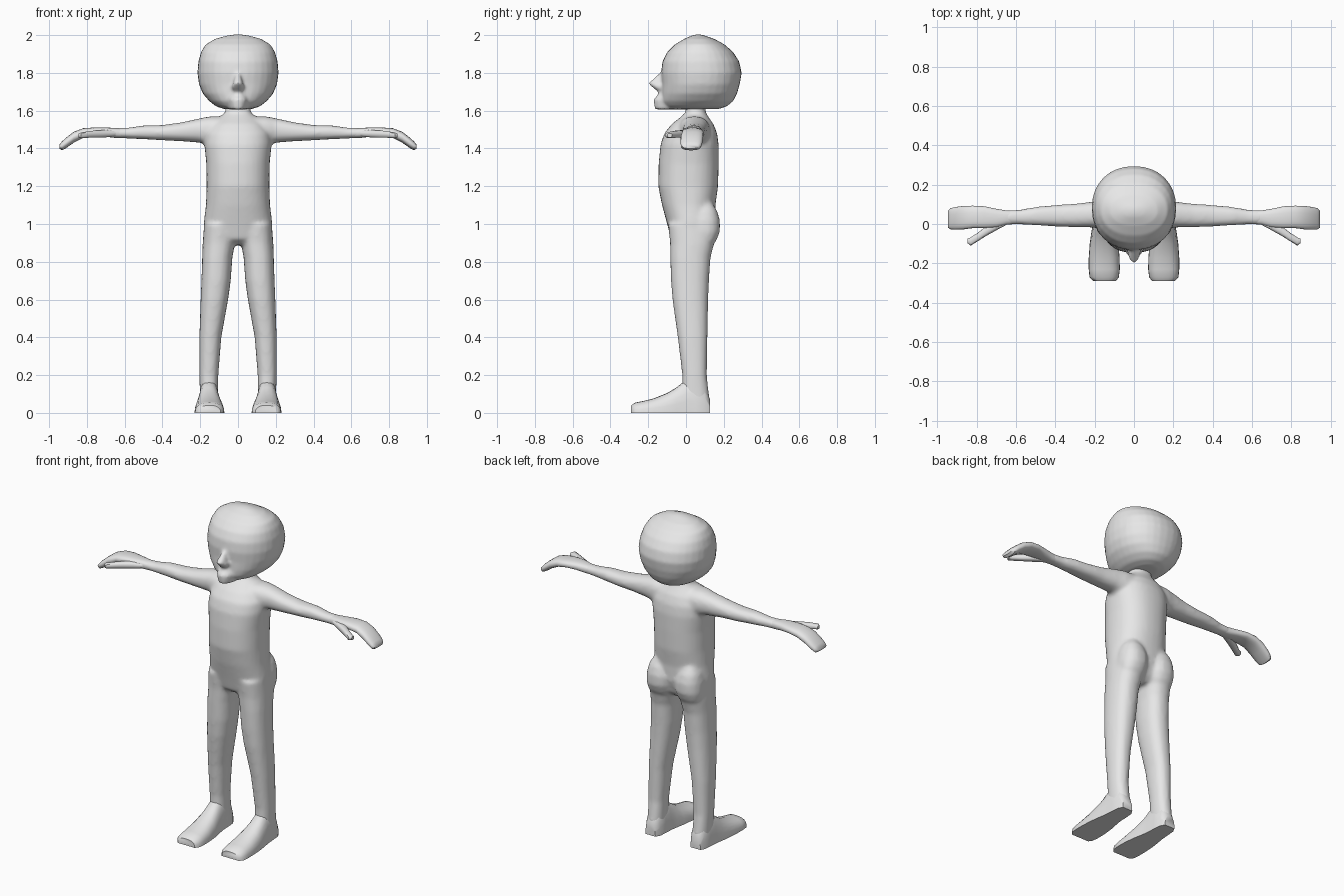
import bpy, bmesh, math

skin = bpy.data.materials.new("plain_grey")
skin.diffuse_color = (0.8, 0.8, 0.8, 1)

ORDER = {"z": (1, 2, 0), "x": (0, 1, 2), "y": (1, 0, 2)}


def loft(bm, axis, sections, n=20, p=2.3, mirror=False, floor=False):
    """Skin rounded sections (position, lo_a, hi_a, lo_b, hi_b) along an axis."""
    for side in ((1, -1) if mirror else (1,)):
        rings = []
        for t, a0, a1, b0, b1 in sections:
            ring = []
            for i in range(n):
                ang = 2 * math.pi * i / n
                c, s = math.cos(ang), math.sin(ang)
                a = (a0 + a1) / 2 + (a1 - a0) / 2 * math.copysign(abs(c) ** (2 / p), c)
                b = (b0 + b1) / 2 + (b1 - b0) / 2 * math.copysign(abs(s) ** (2 / p), s)
                co = {"z": (a, b, t), "x": (t, a, b), "y": (a, t, b)}[axis]
                z = max(co[2], 0) if floor else co[2]
                ring.append(bm.verts.new((co[0] * side, co[1], z)))
            rings.append(ring)
        faces = [bm.faces.new(rings[0]), bm.faces.new(rings[-1])]
        for r, q in zip(rings, rings[1:]):
            for i in range(n):
                j = (i + 1) % n
                faces.append(bm.faces.new((r[i], r[j], q[j], q[i])))
        bmesh.ops.recalc_face_normals(bm, faces=faces)


def finish(bm, name, voxel=0, smooth=0, angle=50):
    """Make an object; optionally fuse its overlapping volumes into one skin."""
    me = bpy.data.meshes.new(name)
    bm.to_mesh(me)
    bm.free()
    me.materials.append(skin)
    ob = bpy.data.objects.new(name, me)
    bpy.context.collection.objects.link(ob)
    bpy.ops.object.select_all(action="DESELECT")
    ob.select_set(True)
    bpy.context.view_layer.objects.active = ob
    if voxel:
        rm = ob.modifiers.new("fuse", "REMESH")
        rm.mode = "VOXEL"
        rm.voxel_size = voxel
        rm.use_smooth_shade = True
        sm = ob.modifiers.new("soften", "SMOOTH")
        sm.factor = 0.5
        sm.iterations = smooth
    else:
        bpy.ops.object.shade_smooth_by_angle(angle=math.radians(angle))
    return ob


# Body: torso, neck, buttocks, legs and arms fused together
bm = bmesh.new()
loft(bm, "z", [
    (0.89, -.11, .11, -.04, .10), (0.92, -.165, .165, -.08, .13),
    (1.00, -.182, .182, -.10, .155), (1.10, -.17, .17, -.127, .156),
    (1.20, -.166, .166, -.147, .17), (1.32, -.168, .168, -.145, .173),
    (1.42, -.178, .178, -.135, .173), (1.48, -.172, .172, -.115, .165),
    (1.53, -.14, .14, -.075, .145), (1.565, -.10, .10, -.03, .12),
    (1.59, -.068, .068, -.002, .105), (1.67, -.062, .062, 0, .10)], n=32)
loft(bm, "z", [
    (0.88, .05, .15, .04, .13), (0.91, .025, .175, .02, .16),
    (0.96, .012, .182, .0, .18), (1.02, .012, .178, .0, .18),
    (1.07, .03, .165, .02, .165), (1.11, .06, .14, .03, .14)], mirror=True)
loft(bm, "z", [
    (0.02, .105, .20, -.01, .125), (0.10, .105, .202, -.02, .122),
    (0.20, .104, .205, -.02, .11), (0.40, .088, .205, -.044, .114),
    (0.60, .052, .198, -.072, .118), (0.70, .038, .194, -.08, .122),
    (0.82, .03, .19, -.084, .13), (0.90, .015, .187, -.085, .15),
    (1.00, .01, .18, -.095, .15)], mirror=True)
loft(bm, "x", [
    (.08, -.05, .13, 1.42, 1.57), (.15, -.035, .125, 1.415, 1.57),
    (.20, -.018, .115, 1.43, 1.56), (.30, -.017, .103, 1.438, 1.538),
    (.40, -.013, .097, 1.443, 1.524), (.50, -.007, .087, 1.449, 1.522),
    (.58, -.002, .073, 1.452, 1.51), (.65, -.004, .07, 1.456, 1.508)], mirror=True)
finish(bm, "body", 0.011, 7)

# Head: skull, chin and nose fused together
bm = bmesh.new()
loft(bm, "z", [
    (1.608, -.07, .07, -.08, .17), (1.622, -.115, .115, -.115, .215),
    (1.65, -.152, .152, -.13, .25), (1.69, -.186, .186, -.13, .27),
    (1.74, -.207, .207, -.128, .285), (1.80, -.215, .215, -.132, .295),
    (1.86, -.21, .21, -.125, .282), (1.91, -.196, .196, -.10, .25),
    (1.95, -.172, .172, -.06, .205), (1.98, -.122, .122, -.01, .15),
    (1.997, -.06, .06, .03, .10), (2.003, -.02, .02, .05, .08)], n=32, p=2.15)
loft(bm, "z", [
    (1.607, -.05, .05, -.165, .06), (1.635, -.055, .055, -.17, .06),
    (1.66, -.06, .06, -.172, .06), (1.68, -.055, .055, -.152, .06),
    (1.71, -.045, .045, -.14, .06)])
loft(bm, "z", [
    (1.80, -.012, .012, -.14, -.08), (1.77, -.02, .02, -.172, -.08),
    (1.745, -.027, .027, -.2, -.08), (1.725, -.037, .037, -.178, -.08),
    (1.705, -.027, .027, -.155, -.08)])
finish(bm, "head", 0.009, 5)

# Hands: flat mittens with curled-down fingertips
bm = bmesh.new()
loft(bm, "x", [
    (.60, .002, .066, 1.456, 1.504), (.65, -.004, .069, 1.456, 1.508),
    (.70, -.018, .077, 1.462, 1.511), (.76, -.021, .09, 1.466, 1.511),
    (.82, -.021, .093, 1.455, 1.507), (.87, -.028, .091, 1.43, 1.488),
    (.91, -.029, .086, 1.402, 1.457), (.932, -.027, .08, 1.39, 1.437),
    (.946, -.018, .066, 1.40, 1.42)], p=2.5, mirror=True)
finish(bm, "hands")

# Thumbs: short and blunt, angled to the front
bm = bmesh.new()
loft(bm, "x", [
    (.64, .0, .04, 1.465, 1.495), (.70, -.032, .02, 1.458, 1.498),
    (.75, -.06, -.01, 1.456, 1.496), (.79, -.085, -.042, 1.456, 1.492),
    (.83, -.11, -.068, 1.455, 1.485), (.845, -.098, -.074, 1.458, 1.48)],
    n=10, p=2.8, mirror=True)
finish(bm, "thumbs")

# Feet: flat-soled wedges, wide at the toes
bm = bmesh.new()
loft(bm, "y", [
    (.128, .12, .188, -.07, .07), (.10, .104, .202, -.14, .14),
    (.05, .10, .206, -.18, .18), (0, .098, .21, -.175, .175),
    (-.05, .09, .218, -.135, .135), (-.10, .08, .225, -.105, .105),
    (-.17, .073, .23, -.077, .077), (-.23, .072, .23, -.062, .062),
    (-.27, .077, .226, -.054, .054), (-.29, .092, .208, -.04, .04)],
    n=24, p=2.5, mirror=True, floor=True)
finish(bm, "feet")
